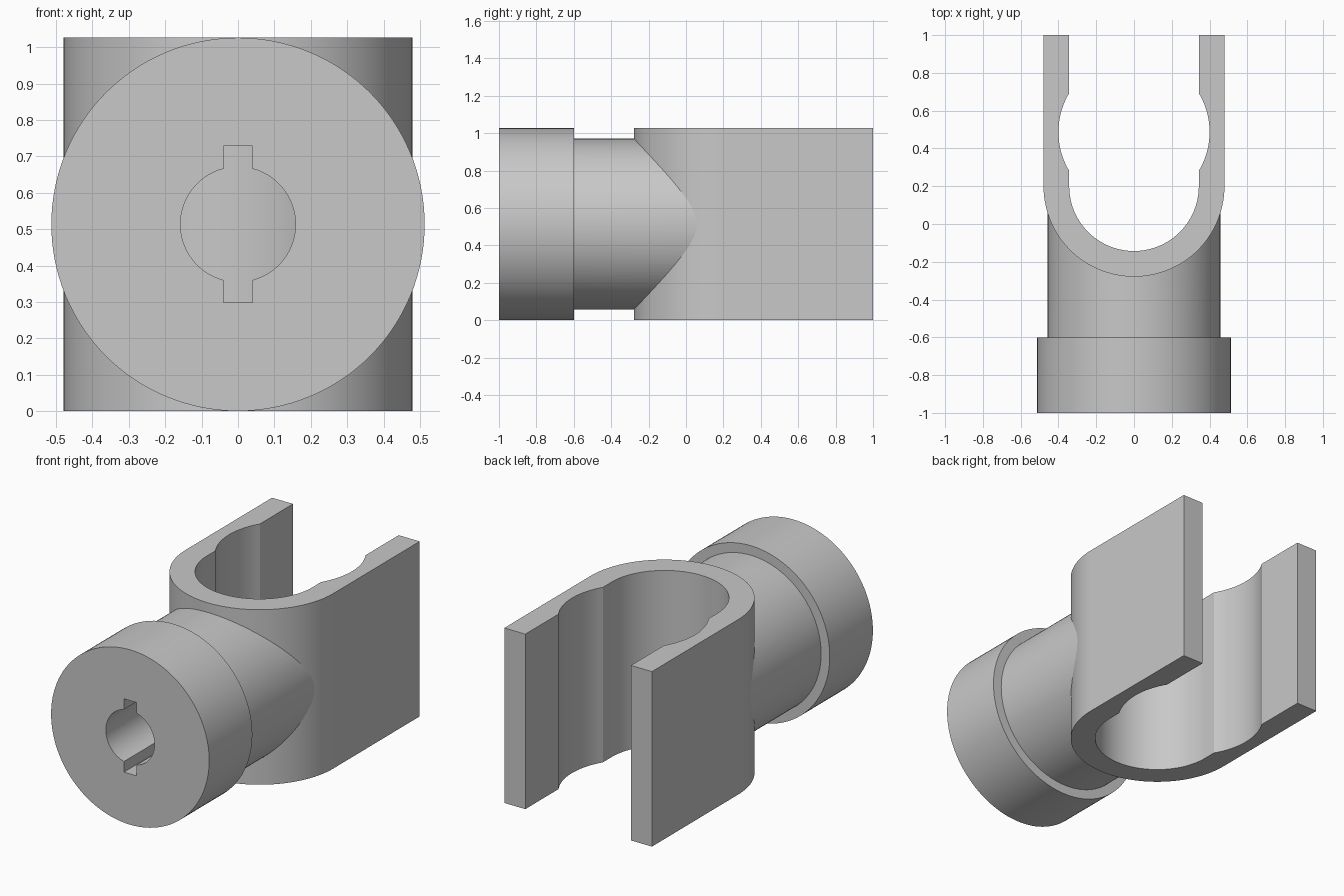
import bpy, bmesh, math
from mathutils import Vector

cube = bpy.data.objects.get("Cube")
if cube:
    bpy.data.objects.remove(cube)

HEIGHT = 1.027
MID = HEIGHT / 2
FORK_Y = 0.2          # centre of the fork's round end
OUTER, INNER = 0.479, 0.343

grey = bpy.data.materials.new("plain grey")
grey.use_nodes = True
colour = (0.58, 0.58, 0.58, 1)
grey.diffuse_color = colour
grey.node_tree.nodes["Principled BSDF"].inputs["Base Color"].default_value = colour


def arc(cx, cy, r, start, end, steps):
    """Points along an arc, angles in degrees."""
    angles = [math.radians(start + (end - start) * i / steps) for i in range(steps + 1)]
    return [(cx + r * math.cos(a), cy + r * math.sin(a)) for a in angles]


def finish(name, bm):
    bmesh.ops.recalc_face_normals(bm, faces=bm.faces)
    mesh = bpy.data.meshes.new(name)
    bm.to_mesh(mesh)
    bm.free()
    mesh.materials.append(grey)
    obj = bpy.data.objects.new(name, mesh)
    bpy.context.collection.objects.link(obj)
    return obj


def prism(name, points, low, high, axis="z"):
    """Extrude a flat outline along z or y."""
    bm = bmesh.new()
    place = (lambda p: (p[0], p[1], low)) if axis == "z" else (lambda p: (p[0], low, p[1]))
    face = bm.faces.new([bm.verts.new(place(p)) for p in points])
    moved = bmesh.ops.extrude_face_region(bm, geom=[face])["geom"]
    verts = [v for v in moved if isinstance(v, bmesh.types.BMVert)]
    shift = Vector((0, 0, high - low) if axis == "z" else (0, high - low, 0))
    bmesh.ops.translate(bm, verts=verts, vec=shift)
    return finish(name, bm)


def lathe(name, profile, sides=128):
    """Revolve (y, radius) steps around the horizontal axis."""
    bm = bmesh.new()
    rings = []
    for y, r in profile:
        circle = arc(0, MID, r, 0, 360, sides)[:-1]
        rings.append([bm.verts.new((x, y, z)) for x, z in circle])
    for a, b in zip(rings, rings[1:]):
        for i in range(sides):
            j = (i + 1) % sides
            bm.faces.new((a[i], a[j], b[j], b[i]))
    bm.faces.new(rings[0])
    bm.faces.new(rings[-1])
    return finish(name, bm)


def activate(obj):
    bpy.ops.object.select_all(action="DESELECT")
    obj.select_set(True)
    bpy.context.view_layer.objects.active = obj


def cut(obj, cutter):
    mod = obj.modifiers.new("cut", "BOOLEAN")
    mod.operation = "DIFFERENCE"
    mod.solver = "EXACT"
    mod.object = cutter
    cutter.hide_render = True
    activate(obj)
    bpy.ops.object.modifier_apply(modifier=mod.name)
    bpy.data.objects.remove(cutter)


# Fork: U-shaped clip with a round seat bulging into both arms
BULGE_Y, BULGE_R = 0.487, 0.4
spread = math.degrees(math.acos(INNER / BULGE_R))
outline = [(-OUTER, 1)] + arc(0, FORK_Y, OUTER, 180, 360, 72) + [(OUTER, 1), (INNER, 1)]
outline += arc(0, BULGE_Y, BULGE_R, spread, -spread, 20)
outline += arc(0, FORK_Y, INNER, 0, -180, 72)
outline += arc(0, BULGE_Y, BULGE_R, 180 + spread, 180 - spread, 20)
outline += [(-INNER, 1)]
fork = prism("fork_clip", outline, 0, HEIGHT)

# Collar and neck, with the end hollowed to fit the fork's round back
stub = lathe("collar_and_neck", [(-1, 0.513), (-0.6, 0.513), (-0.6, 0.457), (0.15, 0.457)])
cut(stub, prism("seat_cutter", arc(0, FORK_Y, OUTER - 0.01, 0, 360, 128)[:-1], -0.2, HEIGHT + 0.2))

# Bore with a key slot above and below
BORE, KEY, KEY_TOP = 0.158, 0.04, 0.215
lip = math.degrees(math.asin(KEY / BORE))
keyed = arc(0, MID, BORE, -90 + lip, 90 - lip, 32) + [(KEY, MID + KEY_TOP), (-KEY, MID + KEY_TOP)]
keyed += arc(0, MID, BORE, 90 + lip, 270 - lip, 32) + [(-KEY, MID - KEY_TOP), (KEY, MID - KEY_TOP)]
cut(stub, prism("bore_cutter", keyed, -1.2, 0.1, "y"))

for obj in (fork, stub):
    activate(obj)
    bpy.ops.object.shade_smooth_by_angle(angle=math.radians(28))
